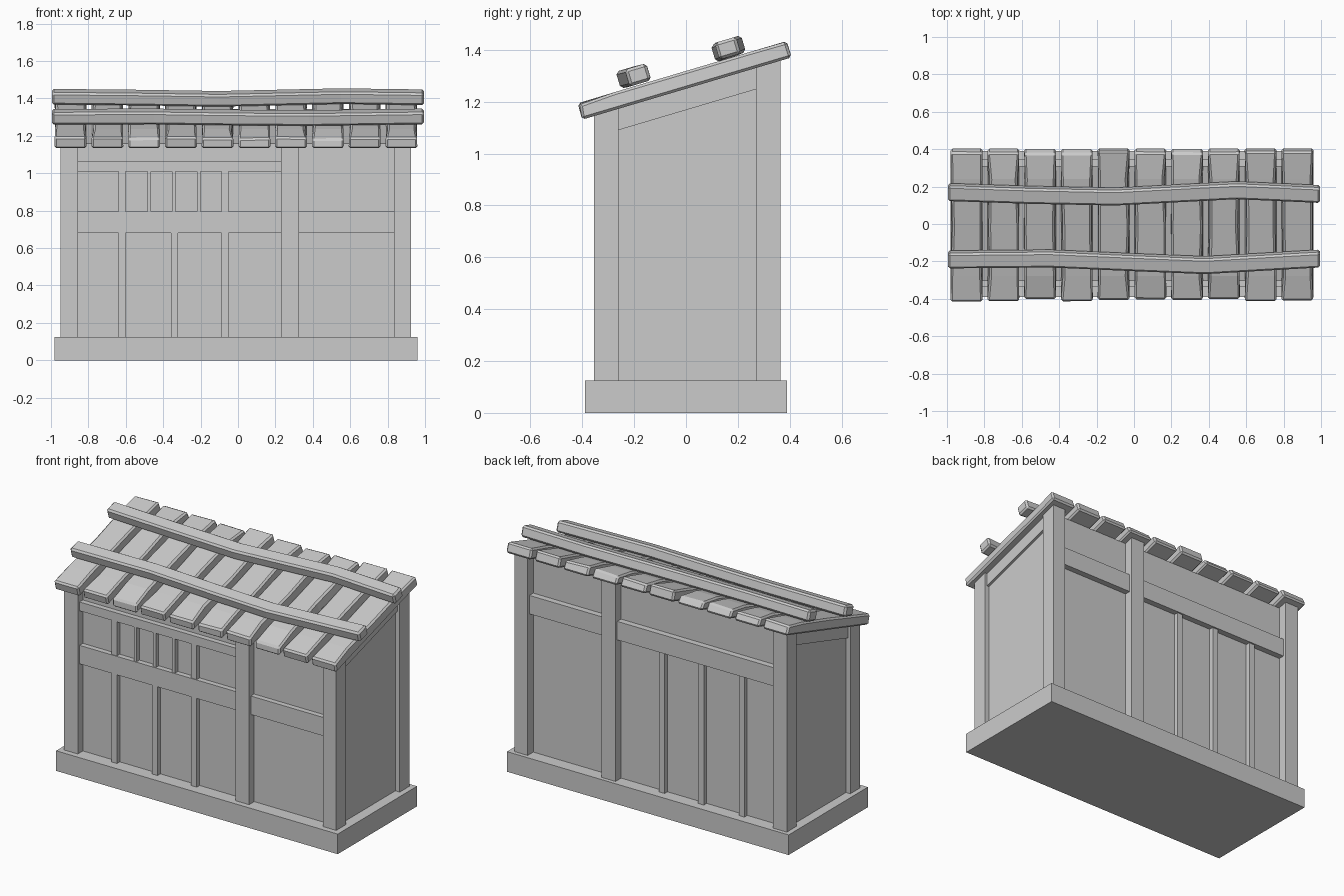
import bpy, bmesh, math, random
from mathutils import Matrix, Vector

random.seed(4)
cube = bpy.data.objects.get("Cube")
if cube:
    bpy.data.objects.remove(cube, do_unlink=True)

SLOPE = 0.297
PITCH = math.atan(SLOPE)


def roof_z(y):
    return 1.25 + SLOPE * y


def finish(name, bm, bevel=0.0):
    bmesh.ops.recalc_face_normals(bm, faces=bm.faces)
    mesh = bpy.data.meshes.new(name)
    bm.to_mesh(mesh)
    bm.free()
    obj = bpy.data.objects.new(name, mesh)
    bpy.context.collection.objects.link(obj)
    if bevel:
        mod = obj.modifiers.new("worn_edges", 'BEVEL')
        mod.width = bevel
        mod.segments = 1
        mod.limit_method = 'ANGLE'
        mod.angle_limit = math.radians(40)
    return obj


def block(name, xs, ys, z0, z1=None, drop=None):
    """Box; without z1 the top follows the roof, with drop the bottom does too."""
    bm = bmesh.new()
    bmesh.ops.create_cube(bm, size=1)
    for v in bm.verts:
        top = v.co.z > 0
        v.co.x = xs[v.co.x > 0]
        v.co.y = ys[v.co.y > 0]
        if top:
            v.co.z = roof_z(v.co.y) if z1 is None else z1
        else:
            v.co.z = z0 if drop is None else roof_z(v.co.y) - drop
    return finish(name, bm)


def loft(name, rings, bevel):
    """Join four-cornered rings into one closed bar."""
    bm = bmesh.new()
    loops = [[bm.verts.new(p) for p in ring] for ring in rings]
    for a, b in zip(loops, loops[1:]):
        for i in range(4):
            j = (i + 1) % 4
            bm.faces.new((a[i], a[j], b[j], b[i]))
    bm.faces.new(loops[0])
    bm.faces.new(loops[-1])
    return finish(name, bm, bevel)


# Plinth and wall core
block("base", (-0.98, 0.96), (-0.39, 0.39), 0, 0.125)
block("wall_core", (-0.92, 0.895), (-0.305, 0.31), 0.12)

# Corner and intermediate posts, front and back
columns = {"right": (-0.95, -0.855), "middle": (0.23, 0.325), "left": (0.835, 0.925)}
rows = {"front": (-0.355, -0.26), "back": (0.27, 0.365)}
for row, ys in rows.items():
    for column, xs in columns.items():
        block(f"{row}_{column}_post", xs, ys, 0.125)

# Sloping beams along the tops of the end walls
for side, xs in {"left": (0.88, 0.91), "right": (-0.935, -0.90)}.items():
    block(f"{side}_eave_beam", xs, (-0.26, 0.27), 0, drop=0.082)

# Horizontal rails
wide, narrow = (-0.855, 0.23), (0.325, 0.835)
front, back = (-0.338, -0.29), (0.29, 0.348)
for bay, xs in {"wide": wide, "narrow": narrow}.items():
    block(f"front_{bay}_rail", xs, front, 0.68, 0.795)
    block(f"back_{bay}_rail", xs, back, 1.0, 1.115)
block("front_top_rail", wide, front, 1.01, 1.065)

# Studs below the rails and window bars above
for i, x in enumerate((-0.62, -0.34, -0.07)):
    span = (x - 0.019, x + 0.019)
    block(f"front_stud_{i}", span, (-0.333, -0.29), 0.125, 0.68)
    block(f"back_stud_{i}", span, (0.29, 0.338), 0.125, 1.0)
for i, x in enumerate((-0.62, -0.475, -0.343, -0.21, -0.07)):
    half = 0.019 if i in (0, 4) else 0.01
    block(f"window_bar_{i}", (x - half, x + half), (-0.333, -0.29), 0.795, 1.01)

# Roof planks, with wear at the front and back of each top face
tilt = Matrix.Translation((0, 0, 1.25)) @ Matrix.Rotation(PITCH, 4, 'X')
front_wear = (0.1, 0.2, 0.9, 0.2, 0.5, 0.7, 0.6, 0.9, 0.2, 0.4)
back_wear = (0.5, 0.7, 0.9, 1.0, 0.0, 0.6, 0.8, 0.6, 0.1, 0.1)
for i, (fw, bw) in enumerate(zip(front_wear, back_wear)):
    centre = -0.895 + i * 0.1965
    rings = []
    for s, wear in ((-0.418, fw), (-0.27, 0), (0, 0), (0.27, 0), (0.425, bw)):
        end = abs(s) > 0.4
        left, right = (0.085 - random.uniform(0, 0.014) for _ in range(2))
        if end:
            left = right = 0.085
        low_l, low_r = (random.uniform(0.3, 1) * wear * 0.022 for _ in range(2))
        pull = -math.copysign(wear * 0.018, s)
        top = 0.066
        ring = ((centre - 0.085, s, 0), (centre + 0.085, s, 0),
                (centre + right, s + pull, top - low_r),
                (centre - left, s + pull, top - low_l))
        rings.append([tilt @ Vector(p) for p in ring])
    loft(f"roof_plank_{i}", rings, 0.010)


# Bowed battens laid across the planks
def batten(name, path):
    rings = []
    for x, y, lift in path:
        s = y / math.cos(PITCH)
        lo, hi = 0.070 + lift, 0.138 + lift
        ring = ((x, s - 0.043, lo), (x, s + 0.043, lo),
                (x, s + 0.043, hi), (x, s - 0.043, hi))
        rings.append([tilt @ Vector(p) for p in ring])
    loft(name, rings, 0.011)


batten("front_batten", ((-0.995, -0.16, 0), (-0.45, -0.155, 0),
                        (0.0, -0.175, 0), (0.38, -0.19, 0.002), (0.995, -0.155, 0)))
batten("back_batten", ((-0.995, 0.20, 0), (-0.55, 0.185, 0),
                       (-0.1, 0.175, -0.004), (0.55, 0.21, 0), (0.995, 0.19, 0)))
